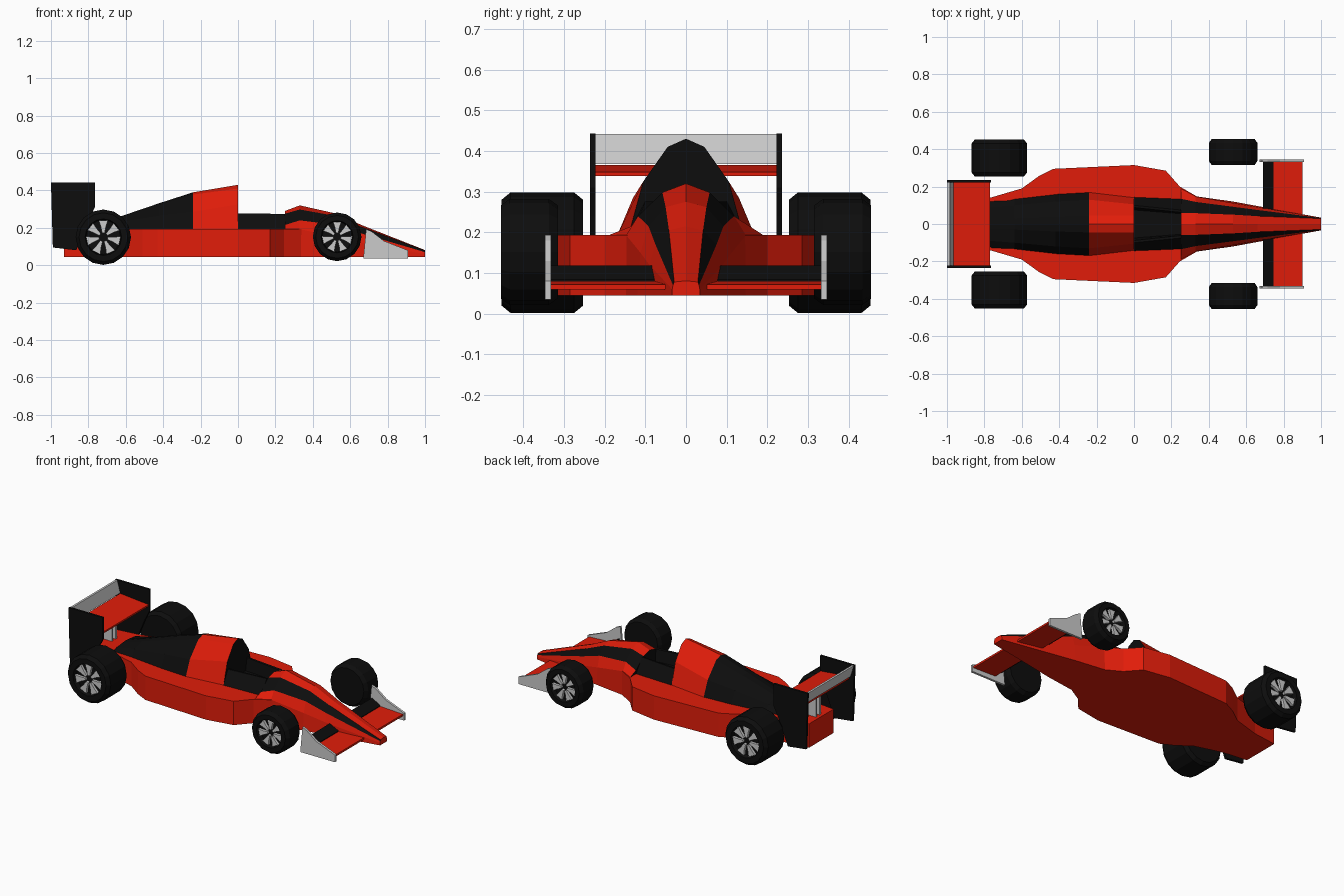
import bpy, bmesh
from math import sin, cos, pi

if "Cube" in bpy.data.objects:
    bpy.data.objects.remove(bpy.data.objects["Cube"])


def material(name, rgb):
    m = bpy.data.materials.new(name)
    m.diffuse_color = (*rgb, 1)
    m.use_nodes = True
    m.node_tree.nodes["Principled BSDF"].inputs["Base Color"].default_value = m.diffuse_color
    return m


RED = material("red_paint", (0.75, 0.012, 0.003))
BLACK = material("black_paint", (0.004, 0.004, 0.004))


def make(name, verts, faces, mats=(), idx=None):
    me = bpy.data.meshes.new(name)
    me.from_pydata(verts, [], faces)
    for m in mats:
        me.materials.append(m)
    if idx:
        me.polygons.foreach_set("material_index", idx)
    bm = bmesh.new()
    bm.from_mesh(me)
    bmesh.ops.recalc_face_normals(bm, faces=bm.faces)
    bm.to_mesh(me)
    bm.free()
    ob = bpy.data.objects.new(name, me)
    bpy.context.collection.objects.link(ob)
    return ob


def loft(name, sections, strips, caps=(0, 0)):
    """sections: (x, half outline [(y, z)...] ending on the centre line), mirrored in y."""
    verts, faces, idx = [], [], []
    for x, half in sections:
        ring = half + [(-y, z) for y, z in reversed(half[:-1])]
        verts += [(x, y, z) for y, z in ring]
    n = len(ring)
    cols = strips + strips[::-1] + [0]
    for i in range(len(sections) - 1):
        for j in range(n):
            k = (j + 1) % n
            faces.append((i * n + j, i * n + k, (i + 1) * n + k, (i + 1) * n + j))
            idx.append(cols[j])
    faces += [tuple(range(n)), tuple(range(len(verts) - n, len(verts)))]
    return make(name, verts, faces, (RED, BLACK), idx + list(caps))


def prism(name, pts, axis, a, b, mat=None):
    """Extrude a 2D outline along y ('y': x,z points) or z ('z': x,y points)."""
    n = len(pts)
    verts = [(u, t, v) if axis == 'y' else (u, v, t) for t in (a, b) for u, v in pts]
    faces = [tuple(range(n)), tuple(range(n, 2 * n))]
    faces += [(i, (i + 1) % n, n + (i + 1) % n, n + i) for i in range(n)]
    return make(name, verts, faces, (mat,) if mat else ())


# Flat floor with side pods
half = [(-.93, .12), (-.77, .14), (-.6, .19), (-.51, .255), (-.43, .295), (0, .315),
        (.17, .285), (.245, .2), (.34, .145)]
prism("side_pods", half + [(x, -y) for x, y in reversed(half)], 'z', .045, .193, RED)

# Nose with black stripes
loft("nose", [
    (.25, [(.195, .045), (.19, .193), (.135, .215), (.06, .275), (0, .29)]),
    (.33, [(.148, .045), (.147, .193), (.118, .24), (.058, .298), (0, .32)]),
    (.53, [(.12, .045), (.112, .15), (.092, .215), (.05, .262), (0, .275)]),
    (.66, [(.096, .045), (.09, .12), (.075, .17), (.042, .205), (0, .215)]),
    (1, [(.034, .045), (.034, .06), (.032, .07), (.029, .078), (0, .081)])],
    [0, 0, 1, 0], (1, 0))

# Open cockpit tub
loft("cockpit", [
    (0, [(.145, .19), (.1, .276), (.088, .276), (.075, .2), (0, .2)]),
    (.25, [(.135, .19), (.075, .275), (.062, .272), (.055, .2), (0, .2)])],
    [1, 1, 1, 1], (1, 1))

# Air intake behind the driver, black front face
neck = [(.17, .19), (.13, .285), (.045, .378), (0, .39)]
loft("air_intake", [
    (0, [(.142, .19), (.105, .325), (.045, .41), (0, .43)]), (-.24, neck)],
    [0, 0, 0], (1, 1))

# Engine cover
loft("engine_cover", [
    (-.24, neck),
    (-.42, [(.16, .19), (.12, .265), (.04, .325), (0, .332)]),
    (-.64, [(.135, .19), (.1, .23), (.03, .252), (0, .257)]),
    (-.77, [(.13, .19), (.09, .203), (.03, .21), (0, .212)])],
    [1, 1, 1], (1, 1))

# Front wing, flap and end plates
prism("front_wing", [(.74, .065), (.9, .06), (.9, .072), (.74, .08)], 'y', -.335, .335, RED)
prism("front_flap", [(.69, .107), (.745, .072), (.745, .084), (.69, .118)], 'y', -.335, .335, BLACK)
plate = [(.67, .035), (.908, .035), (.908, .08), (.78, .13), (.715, .18), (.685, .193)]
tail_plate = [(-1, .443), (-.765, .443), (-.765, .31), (-.80, .24), (-.865, .08), (-.99, .095)]
for s in (1, -1):
    prism("front_end_plate", plate, 'y', s * .332, s * .346)
    prism("rear_end_plate", tail_plate, 'y', s * .222, s * .236, BLACK)

# Rear wing, upright flap and support post
prism("rear_wing", [(-.965, .35), (-.77, .338), (-.77, .348), (-.965, .366)], 'y', -.225, .225, RED)
prism("rear_flap", [(-.975, .368), (-.965, .368), (-.985, .442), (-.998, .442)], 'y', -.225, .225)
for y in (-.025, .012):
    prism("wing_post", [(-.91, .18), (-.85, .18), (-.85, .35), (-.91, .36)], 'y', y, y + .013)


def wheel(name, x, y, z, r, h, s, seg=16):
    prof = [(.8 * r, -h), (.88 * r, -h), (r, -h + .022), (r, h - .022),
            (.88 * r, h), (.66 * r, h), (.62 * r, h - .03)]
    n = len(prof)
    verts = [(x + p * cos(2 * pi * i / seg), y + s * q, z + p * sin(2 * pi * i / seg))
             for i in range(seg) for p, q in prof]
    faces = [(i * n + j, i * n + j + 1, (i + 1) % seg * n + j + 1, (i + 1) % seg * n + j)
             for i in range(seg) for j in range(n - 1)]
    faces += [tuple(i * n for i in range(seg)), tuple(i * n + n - 1 for i in range(seg))]
    make(name + "_tyre", verts, faces, (BLACK,))
    # Seven flared spokes
    for k in range(7):
        a = 2 * pi * k / 7 + pi / 2
        pts = [(x + p * r * cos(a + d), z + p * r * sin(a + d))
               for p, d in ((.16, -.3), (.4, -.24), (.63, -.27), (.63, .27), (.4, .24), (.16, .3))]
        prism(name + "_spoke", pts, 'y', y + s * (h - .032), y + s * (h - .014))


for s in (1, -1):
    wheel("front_wheel", .53, s * .385, .152, .13, .07, s)
    wheel("rear_wheel", -.72, s * .353, .15, .148, .1, s)
